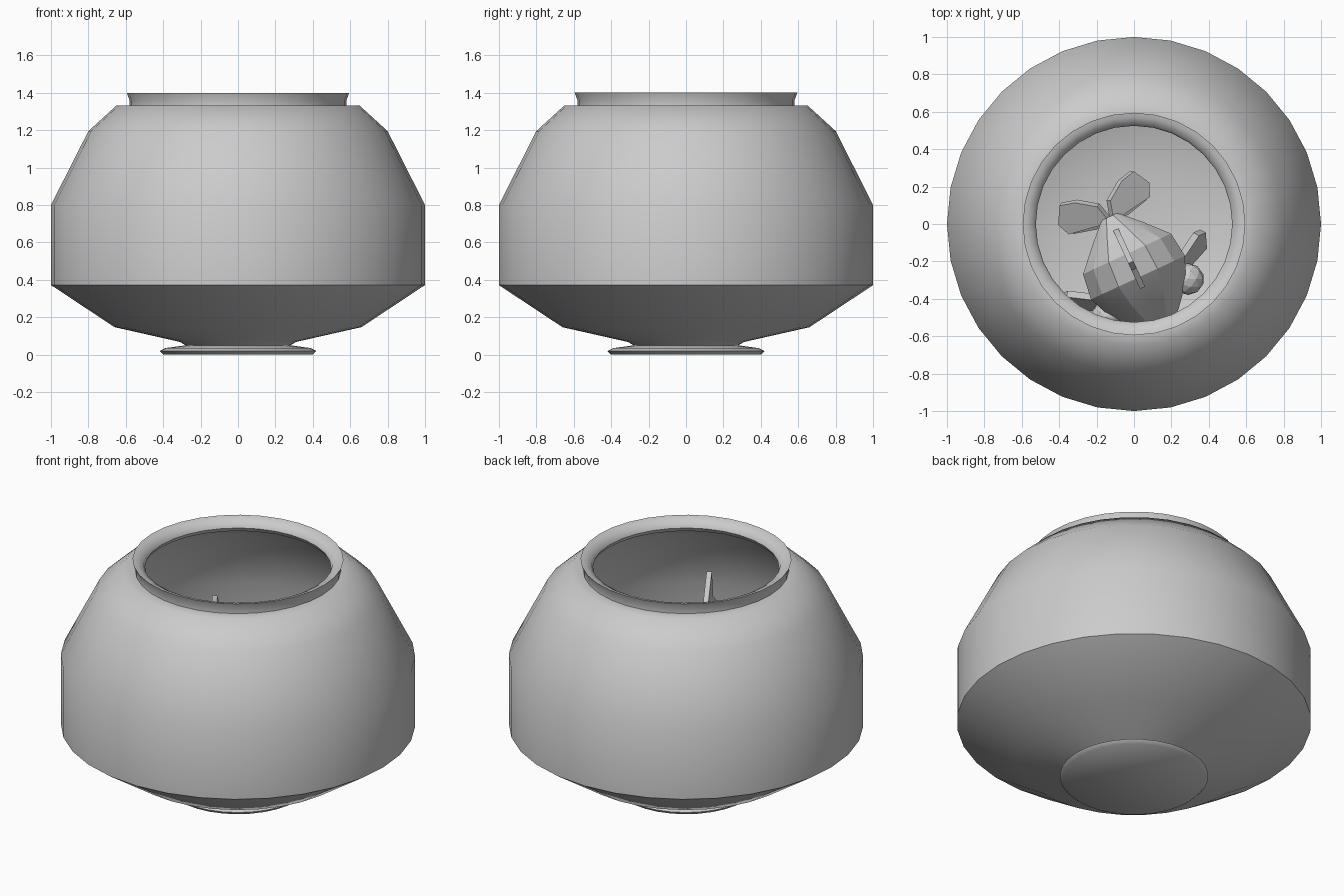
import bpy, bmesh, math
from mathutils import Matrix, Vector

if "Cube" in bpy.data.objects:
    bpy.data.objects.remove(bpy.data.objects["Cube"])

# Fish frame: local +x is the nose, placed and turned inside the bowl
FISH = Matrix.Translation((-0.13, 0.04, 0)) @ Matrix.Rotation(math.atan2(-0.907, 0.42), 4, 'Z')


def make(name, verts, faces, matrix=None, smooth=None):
    me = bpy.data.meshes.new(name)
    me.from_pydata([tuple(v) for v in verts], [], faces)
    bm = bmesh.new()
    bm.from_mesh(me)
    bmesh.ops.remove_doubles(bm, verts=bm.verts, dist=1e-5)
    bmesh.ops.recalc_face_normals(bm, faces=bm.faces)
    bm.to_mesh(me)
    bm.free()
    ob = bpy.data.objects.new(name, me)
    bpy.context.collection.objects.link(ob)
    if matrix:
        ob.matrix_world = matrix
    if smooth:
        bpy.ops.object.select_all(action='DESELECT')
        ob.select_set(True)
        bpy.context.view_layer.objects.active = ob
        bpy.ops.object.shade_smooth_by_angle(angle=math.radians(smooth))
    return ob


def bridge(rings, n, caps=True):
    """Quads between consecutive rings of n vertices, optional end caps."""
    faces = [(r * n + i, r * n + (i + 1) % n, (r + 1) * n + (i + 1) % n, (r + 1) * n + i)
             for r in range(rings - 1) for i in range(n)]
    if caps:
        faces += [tuple(range(n)), tuple(range((rings - 1) * n, rings * n))]
    return faces


def lathe(name, profile, n=32):
    verts = [(r * math.cos(2 * math.pi * i / n), r * math.sin(2 * math.pi * i / n), z)
             for r, z in profile for i in range(n)]
    return make(name, verts, bridge(len(profile), n), smooth=50)


def fin(name, pts, thick=0.03, mirror=False):
    """Thin plate from an outline in fish space."""
    pts = [Vector(p) for p in pts]
    ob = make(name, pts, [tuple(range(len(pts)))], FISH)
    mod = ob.modifiers.new("thickness", 'SOLIDIFY')
    mod.thickness, mod.offset = thick, 0
    if mirror:
        m = ob.modifiers.new("pair", 'MIRROR')
        m.use_axis = (False, True, False)
    return ob


# Bowl: foot, belly and flared lip outside, then back down the inner wall
lathe("bowl", [
    (0.40, 0.0), (0.42, 0.02), (0.39, 0.035), (0.28, 0.05), (0.31, 0.068), (0.66, 0.147),
    (1.0, 0.372), (1.0, 0.80), (0.80, 1.195), (0.65, 1.332), (0.58, 1.332),
    (0.58, 1.36), (0.595, 1.40), (0.57, 1.395), (0.535, 1.375), (0.525, 1.35), (0.54, 1.325),
    (0.64, 1.315), (0.785, 1.185), (0.985, 0.795), (0.985, 0.38), (0.655, 0.16), (0.29, 0.08)])

# Fish body: fluted rings (position, half width, half height, centre height)
rings = [(0.0, 0.05, 0.06, 0.88), (0.10, 0.16, 0.17, 0.82), (0.22, 0.28, 0.29, 0.74),
         (0.36, 0.30, 0.33, 0.68), (0.49, 0.24, 0.27, 0.63), (0.60, 0.14, 0.15, 0.60),
         (0.66, 0.07, 0.08, 0.59)]
N = 16
body = []
for s, w, h, z in rings:
    for i in range(N):
        a = 2 * math.pi * i / N
        k = 1.0 if i % 4 else 0.9
        body.append((s, w * k * math.cos(a), z + h * k * math.sin(a)))
make("fish_body", body, bridge(len(rings), N), FISH, smooth=20)

# Bulging eyes
for side, label in ((1, "right"), (-1, "left")):
    bpy.ops.mesh.primitive_ico_sphere_add(subdivisions=2, radius=0.085,
                                          location=FISH @ Vector((0.48, side * 0.24, 0.68)))
    bpy.context.object.name = "fish_eye_" + label

# Dorsal fin, standing along the back
fin("dorsal_fin", [(0.04, 0, 0.88), (0.12, 0, 1.06), (0.27, 0, 1.25), (0.31, 0, 1.08),
                   (0.42, 0, 1.0), (0.42, 0, 0.85), (0.2, 0, 0.85)])

# Drooping double tail, upper and lower lobes on each side
fin("tail_upper", [(0.03, 0, 0.9), (-0.08, 0.03, 0.92), (-0.15, 0.13, 0.90), (-0.17, 0.21, 0.85),
                   (-0.08, 0.26, 0.80), (-0.01, 0.23, 0.80), (0.01, 0.10, 0.86)], 0.04, True)
fin("tail_lower", [(0.03, 0.02, 0.86), (-0.07, 0.08, 0.82), (-0.15, 0.20, 0.70), (-0.10, 0.24, 0.64),
                   (0.0, 0.20, 0.66), (0.03, 0.08, 0.80)], 0.04, True)

# Side fins and belly fins
fin("pectoral_fin", [(0.42, 0.25, 0.64), (0.36, 0.25, 0.70), (0.28, 0.38, 0.72), (0.28, 0.42, 0.64),
                     (0.36, 0.39, 0.58)], 0.04, True)
fin("belly_fin", [(0.36, 0.10, 0.42), (0.22, 0.10, 0.50), (0.14, 0.16, 0.34), (0.22, 0.18, 0.28)],
    0.03, True)
